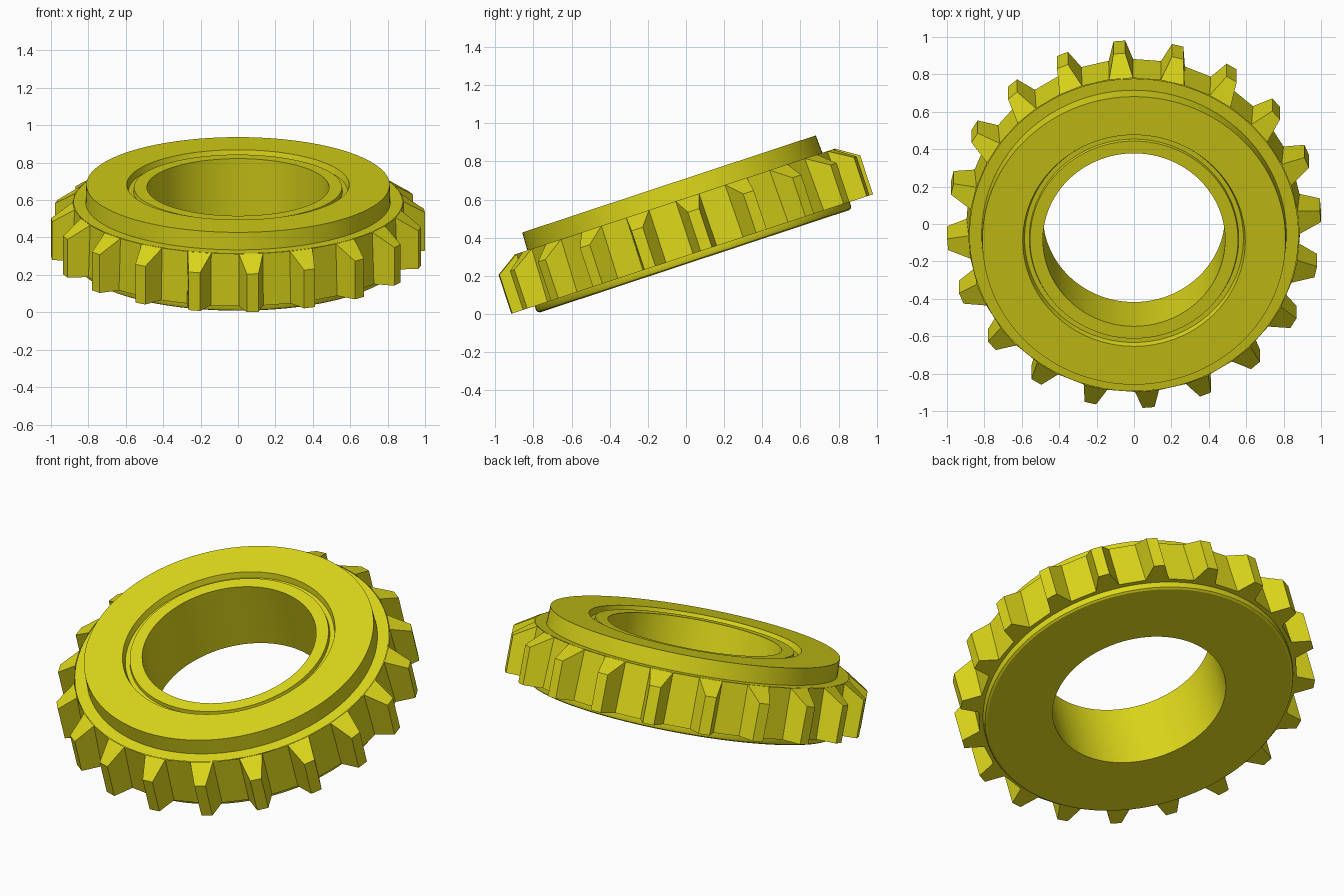
import bpy, bmesh, math
from mathutils import Vector

if "Cube" in bpy.data.objects:
    bpy.data.objects.remove(bpy.data.objects["Cube"])

TILT = math.radians(18.3)
CENTRE = (0, 0.0325, 0.3145)
TEETH = 20

mat = bpy.data.materials.new("olive_yellow")
mat.diffuse_color = (0.72, 0.68, 0.01, 1)
mat.use_nodes = True
mat.node_tree.nodes["Principled BSDF"].inputs["Base Color"].default_value = mat.diffuse_color


def polar(r, a, z):
    return Vector((r * math.cos(a), r * math.sin(a), z))


def finish(bm, name):
    bmesh.ops.recalc_face_normals(bm, faces=bm.faces)
    me = bpy.data.meshes.new(name)
    bm.to_mesh(me)
    bm.free()
    ob = bpy.data.objects.new(name, me)
    bpy.context.collection.objects.link(ob)
    me.materials.append(mat)
    ob.location = CENTRE
    ob.rotation_euler = (TILT, 0, 0)
    return ob


def bridge(bm, rings):
    """Quads between successive closed rings of equal length."""
    for a, b in zip(rings, rings[1:]):
        n = len(a)
        for i in range(n):
            j = (i + 1) % n
            bm.faces.new((a[i], a[j], b[j], b[i]))


# Hub: turned profile of bottom plate, bore, groove, collar and shoulder
profile = [(0.87, 0), (0.87, -0.022), (0.865, -0.034), (0.853, -0.04),
           (0.487, -0.04), (0.487, 0.373), (0.556, 0.373), (0.56, 0.352),
           (0.585, 0.352), (0.595, 0.387), (0.811, 0.387), (0.815, 0.29),
           (0.88, 0.29)]
SEG = 120
bm = bmesh.new()
bridge(bm, [[bm.verts.new(polar(r, 2 * math.pi * i / SEG, z)) for i in range(SEG)]
            for r, z in profile])
hub = finish(bm, "ring_hub")
bpy.context.view_layer.objects.active = hub
hub.select_set(True)
bpy.ops.object.shade_smooth_by_angle(angle=math.radians(25))

# Toothed rim: root, tip, tip, root outline for each tooth
bm = bmesh.new()
inner, low, high = [], [], []
for k in range(TEETH):
    mid = 360 / TEETH * k + 4.5
    for off, tip in ((-4.2, False), (-1.8, True), (1.8, True), (4.2, False)):
        a = math.radians(mid + off)
        inner.append(bm.verts.new(polar(0.868, a, 0)))
        low.append(bm.verts.new(polar(1.0 if tip else 0.895, a, 0)))
        high.append(bm.verts.new(polar(1.0 if tip else 0.884, a, 0.215 if tip else 0.29)))
bridge(bm, [inner, low, high])
# Sloping tooth tops
for k in range(TEETH):
    bm.faces.new(high[4 * k:4 * k + 4])
finish(bm, "gear_teeth")
